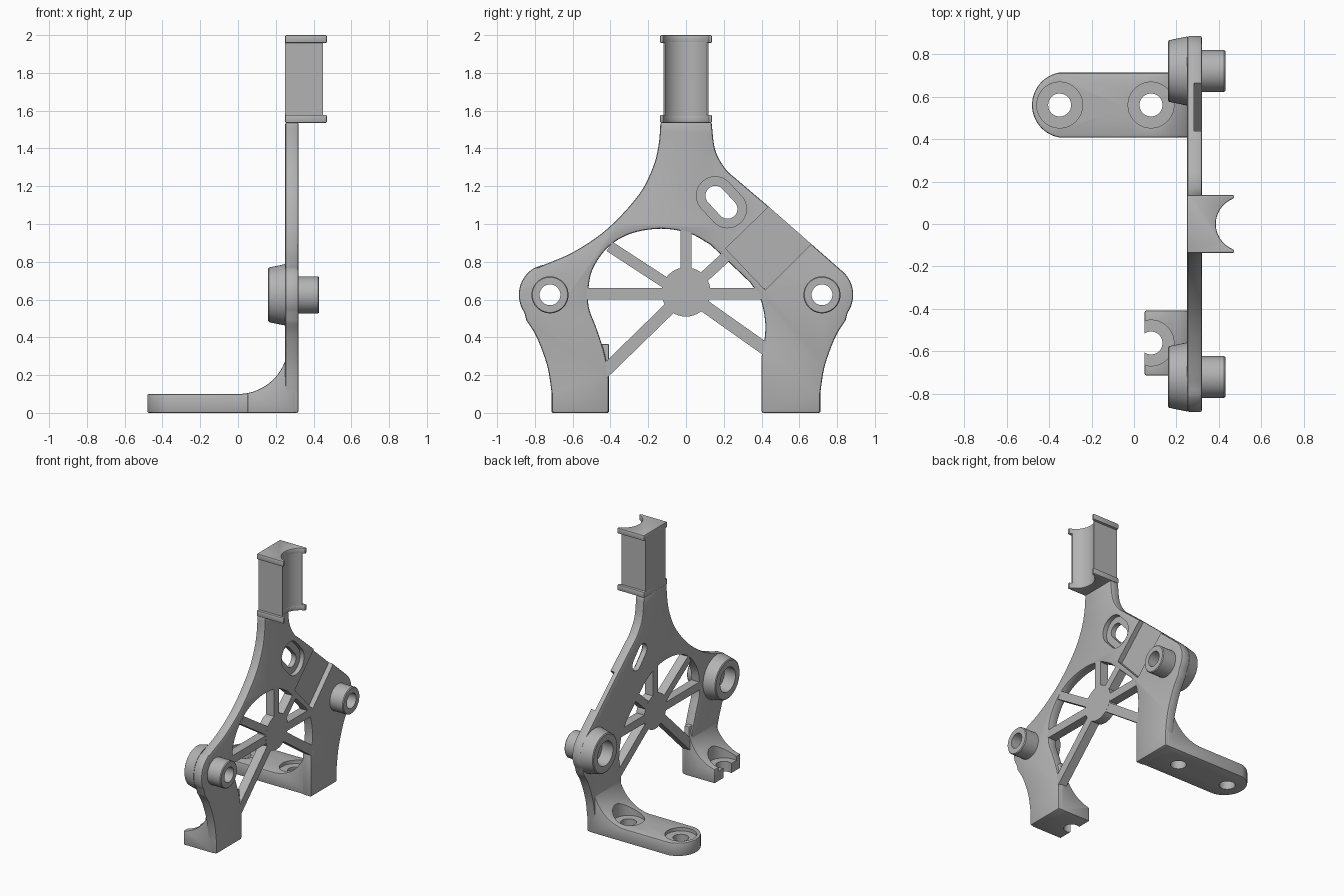
import bpy, bmesh, math
from mathutils import Vector

if "Cube" in bpy.data.objects:
    bpy.data.objects.remove(bpy.data.objects["Cube"])

grey = bpy.data.materials.new("bracket_grey")
grey.diffuse_color = (0.45, 0.45, 0.45, 1)
grey.use_nodes = True
grey.node_tree.nodes["Principled BSDF"].inputs["Base Color"].default_value = grey.diffuse_color


def make(name, bm):
    bmesh.ops.recalc_face_normals(bm, faces=bm.faces)
    me = bpy.data.meshes.new(name)
    bm.to_mesh(me)
    bm.free()
    ob = bpy.data.objects.new(name, me)
    bpy.context.collection.objects.link(ob)
    me.materials.append(grey)
    return ob


def prism(name, pts, axis, lo, hi):
    """Extrude a 2D outline along x (y,z points), y (x,z) or z (x,y)."""
    place = {'X': lambda p, d: (d, p[0], p[1]),
             'Y': lambda p, d: (p[0], d, p[1]),
             'Z': lambda p, d: (p[0], p[1], d)}[axis]
    bm = bmesh.new()
    a = [bm.verts.new(place(p, lo)) for p in pts]
    b = [bm.verts.new(place(p, hi)) for p in pts]
    bm.faces.new(a)
    bm.faces.new(b)
    for i in range(len(pts)):
        j = (i + 1) % len(pts)
        bm.faces.new((a[i], a[j], b[j], b[i]))
    return make(name, bm)


def arc(cx, cy, r, a0, a1, n=24):
    return [(cx + r * math.cos(math.radians(a0 + (a1 - a0) * i / n)),
             cy + r * math.sin(math.radians(a0 + (a1 - a0) * i / n))) for i in range(n + 1)]


def circle(cx, cy, r, n=40):
    return arc(cx, cy, r, 0, 360, n)[:-1]


def slot(p, q, r):
    a = math.degrees(math.atan2(q[1] - p[1], q[0] - p[0]))
    return arc(*q, r, a - 90, a + 90) + arc(*p, r, a + 90, a + 270)


def smooth(pts, n=5):
    """Catmull-Rom curve through the points."""
    v = [Vector(p) for p in pts]
    v = [2 * v[0] - v[1]] + v + [2 * v[-1] - v[-2]]
    out = []
    for i in range(1, len(v) - 2):
        a, b, c, d = v[i - 1:i + 3]
        for k in range(n):
            t = k / n
            out.append(tuple(0.5 * (2 * b + (c - a) * t + (2 * a - 5 * b + 4 * c - d) * t * t
                                    + (3 * b - a - 3 * c + d) * t ** 3)))
    return out + [tuple(pts[-1])]


def finish(ob, cutters=(), bevel=0.0, clip=None):
    """Clip, chamfer, cut, then bake the modifiers and shade."""
    def boolean(c, op):
        m = ob.modifiers.new("cut", 'BOOLEAN')
        m.object, m.operation, m.solver = c, op, 'EXACT'
        c.hide_render = True
    if clip:
        boolean(clip, 'INTERSECT')
    if bevel:
        m = ob.modifiers.new("chamfer", 'BEVEL')
        m.width, m.segments = bevel, 2
        m.limit_method, m.angle_limit = 'ANGLE', math.radians(50)
    for c in cutters:
        boolean(c, 'DIFFERENCE')
    if ob.modifiers:
        dg = bpy.context.evaluated_depsgraph_get()
        dg.update()
        me = bpy.data.meshes.new_from_object(ob.evaluated_get(dg))
        ob.modifiers.clear()
        ob.data = me
    for c in list(cutters) + ([clip] if clip else []):
        bpy.data.objects.remove(c)
    bpy.ops.object.select_all(action='DESELECT')
    ob.select_set(True)
    bpy.context.view_layer.objects.active = ob
    bpy.ops.object.shade_smooth_by_angle(angle=math.radians(30))


BY, BZ = 0.72, 0.625   # boss centre

# main plate: legs, arched opening, shoulders and neck in one outline
opening = smooth([(-0.41, 0.18), (-0.43, 0.31), (-0.475, 0.45), (-0.515, 0.56), (-0.515, 0.67),
                  (-0.49, 0.77), (-0.41, 0.88), (-0.29, 0.95), (-0.13, 0.975), (0.02, 0.95),
                  (0.13, 0.89)]) + smooth([(0.34, 0.69), (0.395, 0.6), (0.42, 0.47), (0.41, 0.33)])
right_leg = smooth([(0.71, 0.1), (0.735, 0.25), (0.79, 0.40), (0.845, 0.49)])
right_side = [(0.44, 1.09)] + smooth([(0.27, 1.235), (0.21, 1.29), (0.155, 1.39), (0.135, 1.54)])
left_side = smooth([(-0.135, 1.54), (-0.145, 1.42), (-0.175, 1.30), (-0.25, 1.155), (-0.41, 0.98),
                    (-0.59, 0.855), (-0.78, 0.772)])
outline = ([(-0.71, 0), (-0.41, 0)] + opening + [(0.40, 0.3), (0.40, 0), (0.71, 0)] + right_leg
           + arc(BY, BZ, 0.165, -35, 50, 14) + right_side + left_side
           + arc(-BY, BZ, 0.165, 120, 215, 14) + [(-y, z) for y, z in reversed(right_leg)])
plate = prism("main_plate", outline, 'X', 0.25, 0.32)
s0, s1 = (0.155, 1.15), (0.22, 1.08)
finish(plate, [
    prism("cut_hole_a", circle(BY, BZ, 0.075), 'X', 0, 1),
    prism("cut_hole_b", circle(-BY, BZ, 0.075), 'X', 0, 1),
    prism("cut_slot", slot(s0, s1, 0.052), 'X', 0, 1),
    prism("cut_slot_recess", slot(s0, s1, 0.1), 'X', 0.287, 1),
    prism("cut_pocket", [(0.21, 0.87), (0.42, 0.65), (0.78, 1.01), (0.56, 1.21)], 'X', 0.283, 1),
], bevel=0.011)

# hub and spokes filling the opening
HUB = Vector((0, 0.64))
finish(prism("hub", circle(*HUB, 0.13), 'X', 0.252, 0.319))
spokes = [((0, 0.63), (-0.53, 0.63), 0.06), ((0, 0.63), (0.405, 0.63), 0.06),
          ((0, 0.65), (0, 0.965), 0.06), ((-0.05, 0.65), (-0.395, 0.875), 0.058),
          ((0.03, 0.66), (0.205, 0.82), 0.058), ((-0.05, 0.59), (-0.435, 0.215), 0.066),
          ((0.05, 0.6), (0.425, 0.335), 0.066)]
for i, (p, q, w) in enumerate(spokes):
    p, q = Vector(p), Vector(q)
    d = (q - p).normalized()
    n = Vector((-d.y, d.x)) * w / 2
    q = q + d * 0.012
    finish(prism(f"spoke_{i + 1}", [p + n, q + n, q - n, p - n], 'X', 0.2525, 0.3185))

# hollow bosses: tapered collar behind, tube in front, turned around the x axis
turned = [(0.138, 0.16), (0.145, 0.165), (0.163, 0.252), (0.098, 0.262), (0.098, 0.424),
          (0.093, 0.43), (0.055, 0.43), (0.055, 0.25), (0.09, 0.25), (0.09, 0.16)]
for side, s in (("left", -1), ("right", 1)):
    bm = bmesh.new()
    N = 48
    rings = [[bm.verts.new((x, s * BY + r * math.cos(2 * math.pi * k / N),
                            BZ + r * math.sin(2 * math.pi * k / N))) for k in range(N)]
             for r, x in turned]
    for a, b in zip(rings, rings[1:] + rings[:1]):
        for k in range(N):
            j = (k + 1) % N
            bm.faces.new((a[k], a[j], b[j], b[k]))
    finish(make(f"boss_{side}", bm))

# feet with a swept fillet up into the legs, counterbored screw holes
fillet = arc(0.0, 0.365, 0.265, 270, 352, 20)
for name, s, x0, holes in (("long_foot", 1, -0.48, (-0.35, 0.08)), ("short_foot", -1, 0.05, (0.08,))):
    c = s * 0.56
    top = [p for p in fillet if p[0] > x0 + 0.005]
    z0 = 0.1 if x0 < 0 else 0.365 - math.sqrt(0.265 ** 2 - x0 ** 2)
    side = [(x0, 0), (x0, z0)] + top + [(0.262, 0.365), (0.30, 0.365), (0.30, 0)]
    foot = prism(name, side, 'Y', c - 0.152, c + 0.152)
    clip = None
    if x0 < 0:
        clip = prism("clip_round_end", arc(-0.325, c, 0.155, 90, 270, 32)
                     + [(0.5, c - 0.155), (0.5, c + 0.155)], 'Z', -0.1, 1)
    cuts = []
    for hx in holes:
        cuts.append(prism("cut_screw", circle(hx, c, 0.054), 'Z', -0.1, 0.5))
        cuts.append(prism("cut_counterbore", circle(hx, c, 0.108), 'Z', 0.075, 0.5))
    finish(foot, cuts, bevel=0.009, clip=clip)


# cradle post on top: grooved body between two wider lips
def cradle(w, xm):
    cx, r = 0.512, 0.127
    a = math.degrees(math.acos((xm - cx) / r))
    return [(0.25, w), (0.25, -w), (xm, -w)] + arc(cx, 0, r, 360 - a, a, 28) + [(xm, w)]


finish(prism("cradle_body", cradle(0.118, 0.45), 'Z', 1.55, 1.98))
finish(prism("cradle_lower_lip", cradle(0.137, 0.47), 'Z', 1.535, 1.578), bevel=0.006)
finish(prism("cradle_upper_lip", cradle(0.137, 0.47), 'Z', 1.958, 2.0), bevel=0.006)
